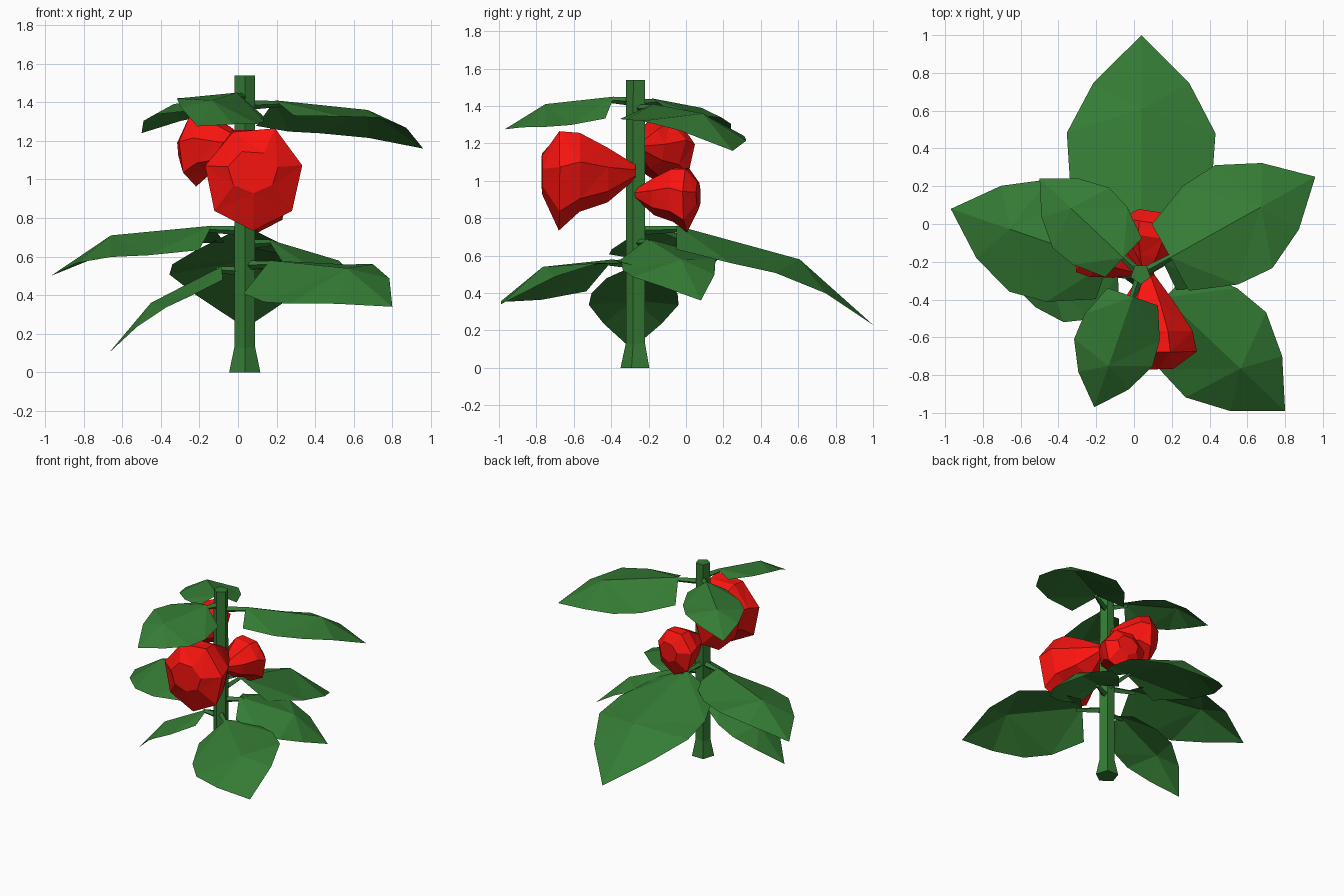
import bpy, bmesh, math, random
from mathutils import Vector

if "Cube" in bpy.data.objects:
    bpy.data.objects.remove(bpy.data.objects["Cube"])

random.seed(4)
STEM = Vector((0.035, -0.265, 0))


def material(name, color):
    m = bpy.data.materials.new(name)
    m.diffuse_color = (*color, 1)
    m.use_nodes = True
    m.node_tree.nodes["Principled BSDF"].inputs["Base Color"].default_value = m.diffuse_color
    return m


GREEN = material("leaf_green", (0.035, 0.2, 0.035))
RED = material("fruit_red", (0.95, 0.007, 0.005))


def finish(bm, name, mat):
    mesh = bpy.data.meshes.new(name)
    bm.to_mesh(mesh)
    bm.free()
    mesh.materials.append(mat)
    obj = bpy.data.objects.new(name, mesh)
    bpy.context.collection.objects.link(obj)
    return obj


def loft(rings, name, mat, triangles=False):
    """Skin a list of equal-length point rings and cap both ends."""
    bm = bmesh.new()
    loops = [[bm.verts.new(p) for p in ring] for ring in rings]
    n = len(loops[0])
    for a, b in zip(loops, loops[1:]):
        for i in range(n):
            j = (i + 1) % n
            bm.faces.new((a[i], a[j], b[j], b[i]))
    bm.faces.new(loops[0][::-1])
    bm.faces.new(loops[-1])
    if triangles:
        bmesh.ops.triangulate(bm, faces=bm.faces[:])
    bmesh.ops.recalc_face_normals(bm, faces=bm.faces[:])
    return finish(bm, name, mat)


# Five-sided stem with a flared foot
def stem_ring(r, z):
    return [STEM + Vector((r * math.sin(math.tau * i / 5),
                           -r * math.cos(math.tau * i / 5), z)) for i in range(5)]


loft([stem_ring(0.085, 0), stem_ring(0.057, 0.13), stem_ring(0.055, 1.54)],
     "stem", GREEN)

# Leaf edge stations: reach fraction, half width, drop below the midrib
EDGE = [(0.17, 0.185, 0.10), (0.40, 0.275, 0.095),
        (0.59, 0.287, 0.085), (0.80, 0.185, 0.045)]


def leaf(name, tip_x, tip_y, z0, z1, z2, roll):
    out = Vector((tip_x, tip_y, 0)) - STEM
    reach = out.length
    d = out.normalized()
    left = Vector((-d.y, d.x, 0))
    size = math.hypot(reach, z0 - z2)

    def rib_z(t):
        if t < 0.69:
            return z0 + (z1 - z0) * (t - 0.17) / 0.52
        return z1 + (z2 - z1) * (t - 0.69) / 0.31

    def rib(t):
        return STEM + d * reach * t + Vector((0, 0, rib_z(t)))

    bm = bmesh.new()
    r0, r1, tip = [bm.verts.new(rib(t)) for t in (0.17, 0.69, 1)]
    for side in (1, -1):
        e = []
        for t, w, drop in EDGE:
            dz = -drop * reach + side * roll * w * size
            e.append(bm.verts.new(rib(t) + left * side * w * size + Vector((0, 0, dz))))
        for f in ((r0, e[1], e[0]), (r0, r1, e[1]), (r1, e[2], e[1]),
                  (r1, e[3], e[2]), (r1, tip, e[3])):
            bm.faces.new(f[::side])
    finish(bm, name, GREEN)

    # Thin stalk joining the leaf to the stem
    rings = []
    for dist, z, r in ((0.03, z0 - 0.025, 0.024), (0.21 * reach, z0 - 0.018, 0.015)):
        c = STEM + d * dist + Vector((0, 0, z))
        up = Vector((0, 0, r))
        rings.append([c + left * r, c + up, c - left * r, c - up])
    loft(rings, name + "_stalk", GREEN)


# name, tip x, tip y, midrib heights at base / bend / tip, roll
for row in (
    ("upper_right_leaf", 0.96, 0.25, 1.41, 1.36, 1.16, -0.13),
    ("upper_left_leaf", -0.50, 0.24, 1.44, 1.39, 1.24, 0.0),
    ("upper_front_leaf", -0.21, -0.97, 1.45, 1.41, 1.275, -0.3),
    ("middle_back_leaf", 0.04, 1.00, 0.76, 0.58, 0.23, 0.0),
    ("middle_left_leaf", -0.97, 0.08, 0.76, 0.71, 0.50, -0.1),
    ("lower_left_leaf", -0.67, -0.29, 0.55, 0.36, 0.10, 0.0),
    ("lower_front_leaf", 0.80, -0.99, 0.58, 0.54, 0.34, 0.33),
    ("lower_right_leaf", 0.74, 0.08, 0.69, 0.58, 0.36, 0.2),
):
    leaf(*row)

# Faceted fruit: distance out, height of centre, half height, half width
FRUIT = [(0.0, 0.0, 0.04, 0.04), (0.15, -0.01, 0.15, 0.15), (0.30, 0.0, 0.22, 0.23),
         (0.41, -0.04, 0.27, 0.25), (0.50, -0.01, 0.11, 0.13)]


def fruit(name, base, direction, s):
    d = Vector((*direction, 0)).normalized()
    side = Vector((-d.y, d.x, 0))
    rings = []
    for u, zc, h, w in FRUIT:
        ring = []
        for i in range(7):
            a = math.tau * i / 7
            k = random.uniform(0.96, 1.06)
            ring.append(Vector(base) + s * (d * u + side * w * k * math.sin(a)
                        + Vector((0, 0, zc - h * k * math.cos(a)))))
        rings.append(ring)
    loft(rings, name, RED, triangles=True)


fruit("front_fruit", (0.07, -0.27, 1.05), (0.02, -1), 1.0)
fruit("left_fruit", (0.03, -0.25, 1.18), (-0.85, 0.5), 0.7)
fruit("back_fruit", (0.06, -0.27, 0.93), (0.15, 1), 0.68)
